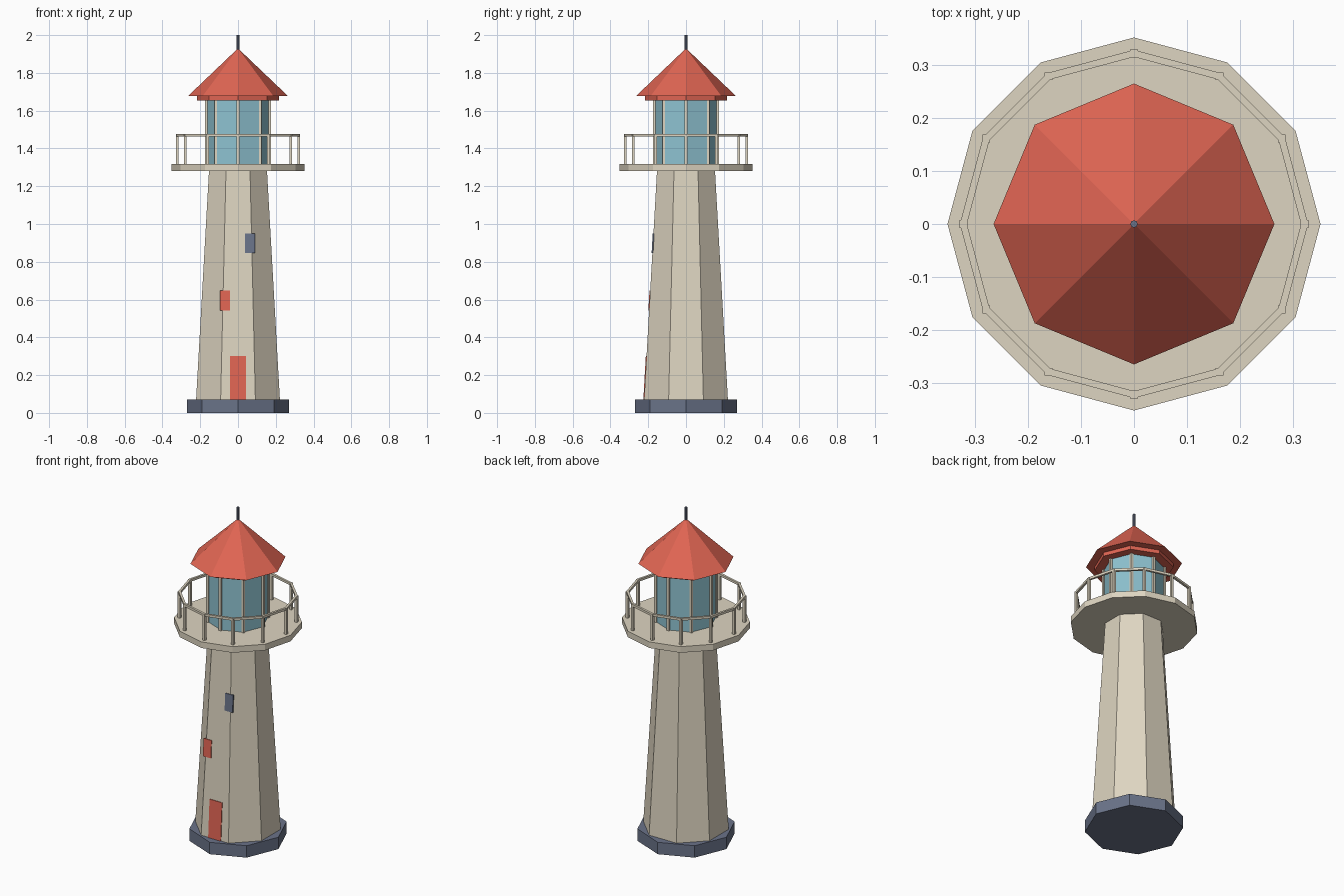
import bpy, bmesh, math
from mathutils import Vector, Matrix

if "Cube" in bpy.data.objects:
    bpy.data.objects.remove(bpy.data.objects["Cube"])


def material(name, hex_code):
    def lin(c):
        c /= 255
        return c / 12.92 if c <= 0.04045 else ((c + 0.055) / 1.055) ** 2.4
    m = bpy.data.materials.new(name)
    m.diffuse_color = [lin(int(hex_code[i:i + 2], 16)) for i in (0, 2, 4)] + [1]
    m.use_nodes = True
    m.node_tree.nodes["Principled BSDF"].inputs["Base Color"].default_value = m.diffuse_color
    return m


STONE = material("cream_stone", "DED5C1")
RED = material("red_paint", "E06553")
SLATE = material("slate_blue", "6A7389")
GLASS = material("lantern_glass", "8FC4D2")


def finish(name, bm, mat):
    bmesh.ops.recalc_face_normals(bm, faces=bm.faces)
    mesh = bpy.data.meshes.new(name)
    bm.to_mesh(mesh)
    bm.free()
    mesh.materials.append(mat)
    obj = bpy.data.objects.new(name, mesh)
    bpy.context.collection.objects.link(obj)
    return obj


def prism(name, sides, r_low, r_high, z_low, z_high, mat, turn=0.0):
    """Upright prism or cone with its first corner at angle `turn`."""
    bm = bmesh.new()

    def ring(r, z):
        return [bm.verts.new((r * math.cos(turn + math.tau * i / sides),
                              r * math.sin(turn + math.tau * i / sides), z))
                for i in range(sides)]
    low = ring(r_low, z_low)
    bm.faces.new(low[::-1])
    if r_high == 0:
        tip = bm.verts.new((0, 0, z_high))
        for i in range(sides):
            bm.faces.new((low[i], low[(i + 1) % sides], tip))
    else:
        high = ring(r_high, z_high)
        bm.faces.new(high)
        for i in range(sides):
            j = (i + 1) % sides
            bm.faces.new((low[i], low[j], high[j], high[i]))
    return finish(name, bm, mat)


def add_box(bm, size, matrix):
    bmesh.ops.create_cube(bm, size=1, matrix=matrix @ Matrix.Diagonal((*size, 1)))


def posts(name, count, radius, width, z_low, z_high, mat):
    """Ring of square posts."""
    bm = bmesh.new()
    for i in range(count):
        a = math.tau * i / count
        add_box(bm, (width, width, z_high - z_low), Matrix.Translation(
            (radius * math.cos(a), radius * math.sin(a), (z_low + z_high) / 2)))
    return finish(name, bm, mat)


# Plinth and tapered tower
Z0, Z1, R0, R1 = 0.072, 1.285, 0.24, 0.166
prism("plinth", 8, 0.271, 0.271, 0, Z0, SLATE)
prism("tower", 8, R0, R1, Z0, Z1, STONE, math.pi / 8)

# Gallery deck and railing
prism("gallery_deck", 12, 0.352, 0.352, 1.28, 1.317, STONE)
posts("railing_posts", 12, 0.322, 0.015, 1.315, 1.476, STONE)
bm = bmesh.new()
for i in range(12):
    a = math.tau * (i + 0.5) / 12
    d = 0.322 * math.cos(math.pi / 12)
    add_box(bm, (0.013, 2 * 0.322 * math.sin(math.pi / 12), 0.014),
            Matrix.Rotation(a, 4, 'Z') @ Matrix.Translation((d, 0, 1.47)))
finish("handrail", bm, STONE)

# Lantern room
prism("lantern_glass", 8, 0.165, 0.165, 1.315, 1.66, GLASS)
posts("lantern_posts", 8, 0.167, 0.015, 1.315, 1.66, STONE)

# Roof, eaves ring and spire
prism("eaves_ring", 8, 0.217, 0.217, 1.654, 1.68, RED)
prism("roof", 8, 0.265, 0, 1.677, 1.93, RED)
prism("spire", 8, 0.007, 0.007, 1.90, 2.0, SLATE)


# Door and windows: thin plates lying on the sloping front face
def front_plate(name, x, z, width, height, mat):
    c = math.cos(math.pi / 8)
    y = -(R0 + (R1 - R0) * (z - Z0) / (Z1 - Z0)) * c
    lean = math.atan((R0 - R1) * c / (Z1 - Z0))
    bm = bmesh.new()
    add_box(bm, (width, 0.008, height),
            Matrix.Translation((x, y, z)) @ Matrix.Rotation(-lean, 4, 'X'))
    return finish(name, bm, mat)


front_plate("door", 0, 0.185, 0.084, 0.23, RED)
front_plate("lower_window", -0.069, 0.594, 0.053, 0.106, RED)
front_plate("upper_window", 0.064, 0.898, 0.053, 0.104, SLATE)
